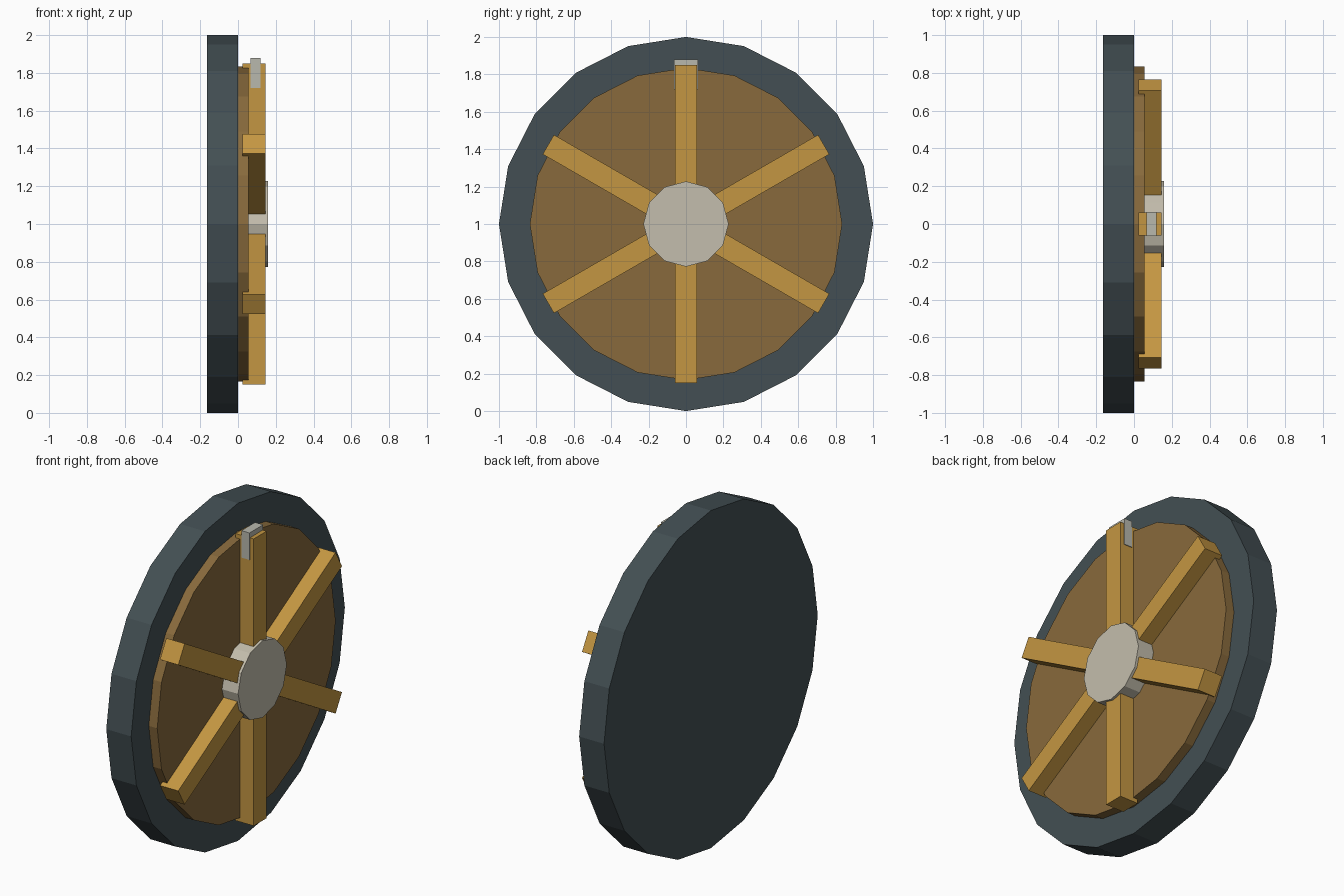
import bpy
from math import radians, cos, sin, pi
from mathutils import Matrix

default = bpy.data.objects.get("Cube")
if default:
    bpy.data.objects.remove(default, do_unlink=True)

CENTRE_Z = 1.0


def make_material(name, rgb):
    mat = bpy.data.materials.new(name)
    mat.use_nodes = True
    colour = (*rgb, 1.0)
    mat.diffuse_color = colour
    mat.node_tree.nodes["Principled BSDF"].inputs["Base Color"].default_value = colour
    return mat


slate = make_material("dark slate", (0.056, 0.078, 0.087))
brown = make_material("brown wood", (0.246, 0.144, 0.045))
golden = make_material("golden wood", (0.552, 0.305, 0.054))
stone = make_material("pale stone", (0.552, 0.515, 0.418))
steel = make_material("pale steel", (0.48, 0.48, 0.42))


def add_mesh(name, verts, faces, mat):
    mesh = bpy.data.meshes.new(name)
    mesh.from_pydata(verts, [], faces)
    mesh.materials.append(mat)
    obj = bpy.data.objects.new(name, mesh)
    bpy.context.collection.objects.link(obj)
    return obj


def add_disc(name, radius, sides, x0, x1, mat):
    """Flat-sided disc with its axle along x."""
    angles = [2 * pi * i / sides for i in range(sides)]
    verts = [(x, radius * cos(a), CENTRE_Z + radius * sin(a))
             for x in (x0, x1) for a in angles]
    faces = [(i, (i + 1) % sides, sides + (i + 1) % sides, sides + i)
             for i in range(sides)]
    faces = [f[::-1] for f in faces]
    faces.append(tuple(reversed(range(sides))))
    faces.append(tuple(range(sides, 2 * sides)))
    return add_mesh(name, verts, faces, mat)


def add_bar(name, x, y, z, mat, turn=0):
    """Box between given limits (z from the axle), turned about the axle."""
    verts = [(a, b, c) for a in x for b in y for c in z]
    faces = [(0, 1, 3, 2), (4, 6, 7, 5), (0, 4, 5, 1),
             (2, 3, 7, 6), (0, 2, 6, 4), (1, 5, 7, 3)]
    obj = add_mesh(name, verts, faces, mat)
    obj.data.transform(Matrix.Translation((0, 0, CENTRE_Z))
                       @ Matrix.Rotation(radians(turn), 4, "X"))
    return obj


# Round body, raised face and hub
add_disc("outer_rim", 1.0, 20, -0.163, 0.0, slate)
add_disc("face_panel", 0.835, 20, -0.02, 0.055, brown)
add_disc("hub", 0.228, 12, 0.0, 0.16, stone)

# Three full-width bars make six spokes
for i in range(3):
    add_bar(f"spoke_bar_{i + 1}", (0.025, 0.145), (-0.06, 0.06),
            (-0.85, 0.85), golden, turn=60 * i)

# Marker block capping the top spoke
add_bar("top_marker", (0.067, 0.12), (-0.064, 0.064), (0.72, 0.88), steel)

for obj in bpy.data.objects:
    if obj.type == "MESH":
        obj.data.update()
